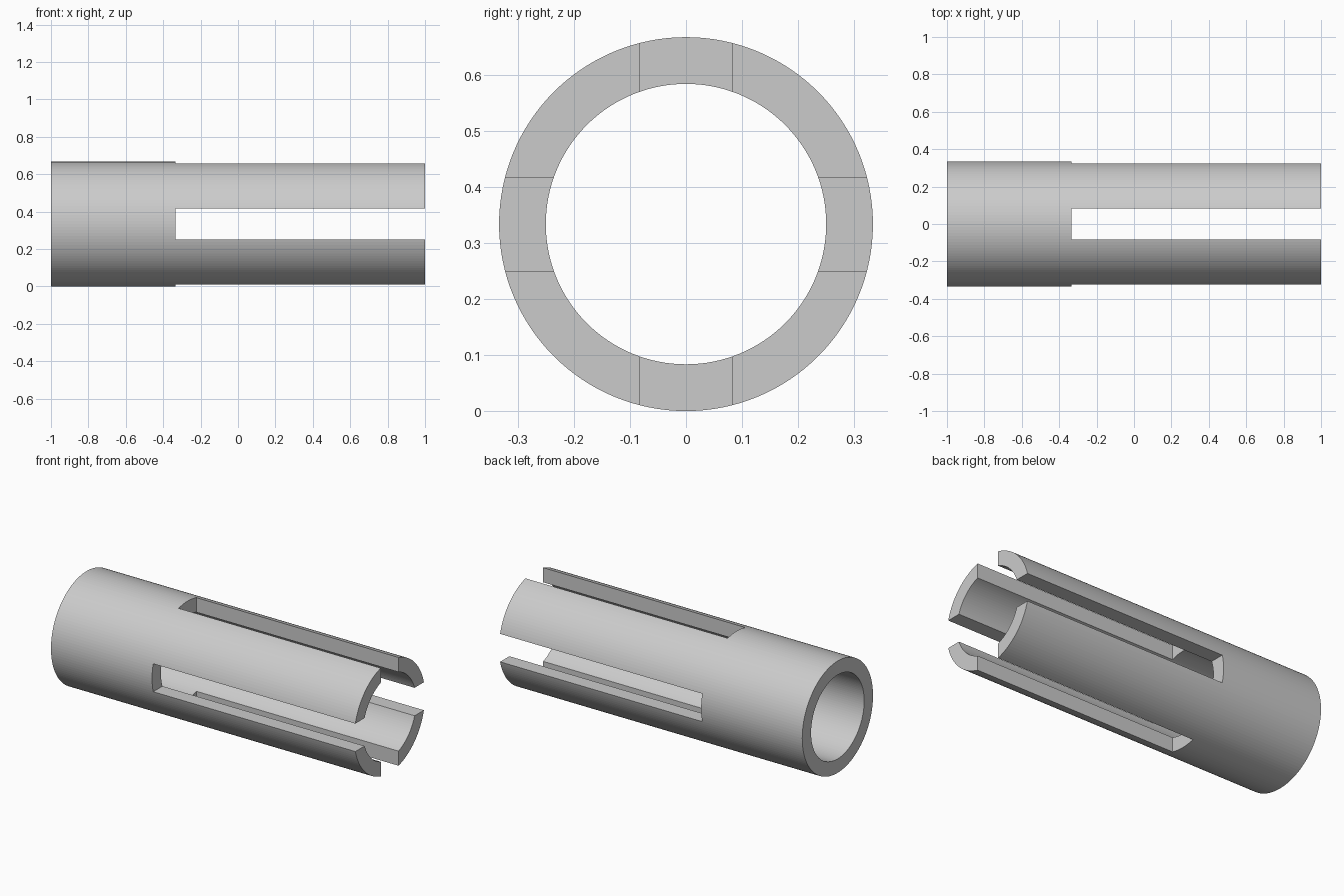
import bpy, bmesh, math
from mathutils import Matrix

OUTER, INNER, SEGMENTS = 1 / 3, 0.25, 128
SLOT_WIDTH, SLOT_START = 1 / 6, -1 / 3

if "Cube" in bpy.data.objects:
    bpy.data.objects.remove(bpy.data.objects["Cube"], do_unlink=True)

grey = bpy.data.materials.new("light grey")
grey.use_nodes = True
colour = (0.6, 0.6, 0.6, 1)
grey.diffuse_color = colour
grey.node_tree.nodes["Principled BSDF"].inputs["Base Color"].default_value = colour


def make_object(name, bm):
    bmesh.ops.recalc_face_normals(bm, faces=bm.faces)
    mesh = bpy.data.meshes.new(name)
    bm.to_mesh(mesh)
    bm.free()
    mesh.materials.append(grey)
    obj = bpy.data.objects.new(name, mesh)
    bpy.context.collection.objects.link(obj)
    return obj


# Hollow tube: a wall section spun around the x axis
bm = bmesh.new()
corners = [bm.verts.new((x, 0, OUTER + r)) for x, r in
           ((-1, OUTER), (1, OUTER), (1, INNER), (-1, INNER))]
edges = [bm.edges.new((corners[i], corners[(i + 1) % 4])) for i in range(4)]
bmesh.ops.spin(bm, geom=corners + edges, cent=(0, 0, OUTER), axis=(1, 0, 0),
               angle=math.tau, steps=SEGMENTS)
bmesh.ops.remove_doubles(bm, verts=bm.verts, dist=0.0001)
tube = make_object("slotted_tube", bm)

# Two crossing slots split the open end into four prongs
slot_end = 1.2
for name, size in (("vertical_slot_cutter", (SLOT_WIDTH, 1)),
                   ("horizontal_slot_cutter", (1, SLOT_WIDTH))):
    bm = bmesh.new()
    bmesh.ops.create_cube(bm, size=1, matrix=Matrix.Translation(
        ((SLOT_START + slot_end) / 2, 0, OUTER))
        @ Matrix.Diagonal((slot_end - SLOT_START, *size, 1)))
    cutter = make_object(name, bm)
    cutter.hide_render = True
    cut = tube.modifiers.new(name, "BOOLEAN")
    cut.operation, cut.solver, cut.object = "DIFFERENCE", "EXACT", cutter

# Bake the cuts and discard the cutters
bpy.context.view_layer.update()
evaluated = tube.evaluated_get(bpy.context.evaluated_depsgraph_get())
finished = bpy.data.meshes.new_from_object(evaluated)
cutters = [m.object for m in tube.modifiers]
tube.modifiers.clear()
tube.data = finished
for cutter in cutters:
    bpy.data.objects.remove(cutter, do_unlink=True)
